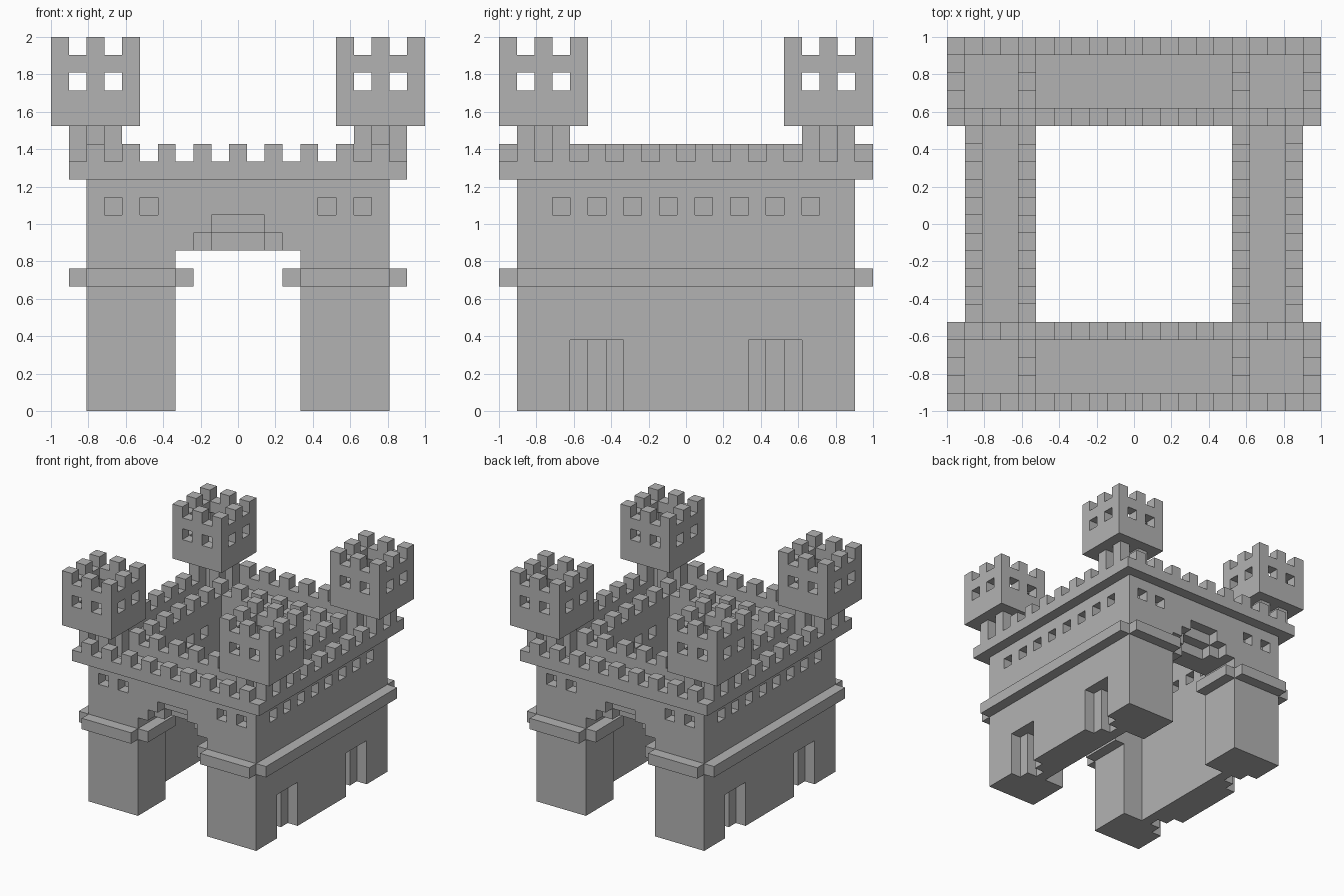
import bpy, bmesh
from itertools import product

cube = bpy.data.objects.get("Cube")
if cube:
    bpy.data.objects.remove(cube)

N = 21            # blocks along each side
U = 2 / N         # block size

stone = bpy.data.materials.new("grey_stone")
stone.use_nodes = True
GREY = (0.45, 0.45, 0.45, 1)
stone.diffuse_color = GREY
stone.node_tree.nodes["Principled BSDF"].inputs["Base Color"].default_value = GREY


def box(x0, x1, y0, y1, z0, z1):
    """Set of unit blocks filling a box."""
    return set(product(range(x0, x1), range(y0, y1), range(z0, z1)))


def mirrored(blocks):
    """Repeat the blocks in all four quarters."""
    far = N - 1
    out = set()
    for x, y, z in blocks:
        out |= {(x, y, z), (far - x, y, z), (x, far - y, z), (far - x, far - y, z)}
    return out


AXES = [(1, 0, 0), (0, 1, 0), (0, 0, 1)]


def build(name, blocks):
    """Make the outer skin of a set of blocks."""
    bm = bmesh.new()
    verts = {}

    def vert(p):
        if p not in verts:
            verts[p] = bm.verts.new((p[0] * U - 1, p[1] * U - 1, p[2] * U))
        return verts[p]

    for b in blocks:
        for axis in range(3):
            a, c = AXES[(axis + 1) % 3], AXES[(axis + 2) % 3]
            for side in (0, 1):
                step = [(2 * side - 1) * k for k in AXES[axis]]
                if tuple(p + s for p, s in zip(b, step)) in blocks:
                    continue
                base = [p + side * k for p, k in zip(b, AXES[axis])]
                loop = [(0, 0), (1, 0), (1, 1), (0, 1)]
                if not side:
                    loop.reverse()
                bm.faces.new([vert(tuple(o + i * m + j * n for o, m, n in zip(base, a, c)))
                              for i, j in loop])
    mesh = bpy.data.meshes.new(name)
    bm.to_mesh(mesh)
    bm.free()
    mesh.materials.append(stone)
    obj = bpy.data.objects.new(name, mesh)
    bpy.context.collection.objects.link(obj)
    return obj


# Walls around an open courtyard, with a tall gateway at front and back
walls = box(2, 19, 1, 20, 0, 13) - box(5, 16, 5, 16, 0, 13)
walls -= box(7, 14, 0, N, 0, 9)

# Stepped recess over each gateway
walls -= mirrored(box(8, 13, 1, 2, 9, 10) | box(9, 12, 1, 2, 10, 11)
                  | box(9, 12, 2, 3, 9, 10))

# Stepped door niches in the sides
walls -= mirrored(box(2, 3, 4, 7, 0, 4) | box(3, 4, 5, 6, 0, 4))

# Window recesses
for i in (3, 5):
    walls -= mirrored(box(i, i + 1, 1, 2, 11, 12))
for j in range(3, 18, 2):
    walls -= mirrored(box(2, 3, j, j + 1, 11, 12))
for j in range(7, 14, 2):
    walls -= mirrored(box(4, 5, j, j + 1, 11, 12))
build("walls", walls)

# Ledge around the legs
build("ledge", mirrored(box(2, 7, 0, 1, 7, 8) | box(1, 2, 1, 20, 7, 8)
                        | box(7, 8, 1, 5, 7, 8)))

# Parapet: outer and inner rings with merlons
parapet = box(1, 20, 0, N, 13, 14) - box(2, 19, 1, 20, 13, 14)
parapet |= box(4, 17, 4, 17, 13, 14) - box(5, 16, 5, 16, 13, 14)
for i in range(2, 19, 2):
    parapet |= mirrored({(i, 0, 14)})
    if 4 <= i <= 16:
        parapet |= mirrored({(i, 4, 14), (4, i, 14)})
for j in range(1, 20, 2):
    parapet |= mirrored({(1, j, 14)})
build("parapet", parapet)

# Corner turrets on clustered posts
posts = set()
for x, y in product((1, 2, 3), repeat=2):
    if (x + y) % 2 == 0:
        posts |= box(x, x + 1, y, y + 1, 13, 16)

turret = box(0, 5, 0, 5, 16, 20) - box(1, 4, 1, 4, 17, 20)
for i in (1, 3):
    turret -= box(i, i + 1, 0, 5, 18, 19) | box(0, 5, i, i + 1, 18, 19)
for x, y in product((0, 2, 4), repeat=2):
    if (x, y) != (2, 2):
        turret.add((x, y, 20))

for depth, flip_y in (("front", False), ("back", True)):
    for side, flip_x in (("right", False), ("left", True)):
        def place(blocks):
            return {(N - 1 - x if flip_x else x, N - 1 - y if flip_y else y, z)
                    for x, y, z in blocks}
        build(f"turret_posts_{depth}_{side}", place(posts))
        build(f"turret_{depth}_{side}", place(turret))
